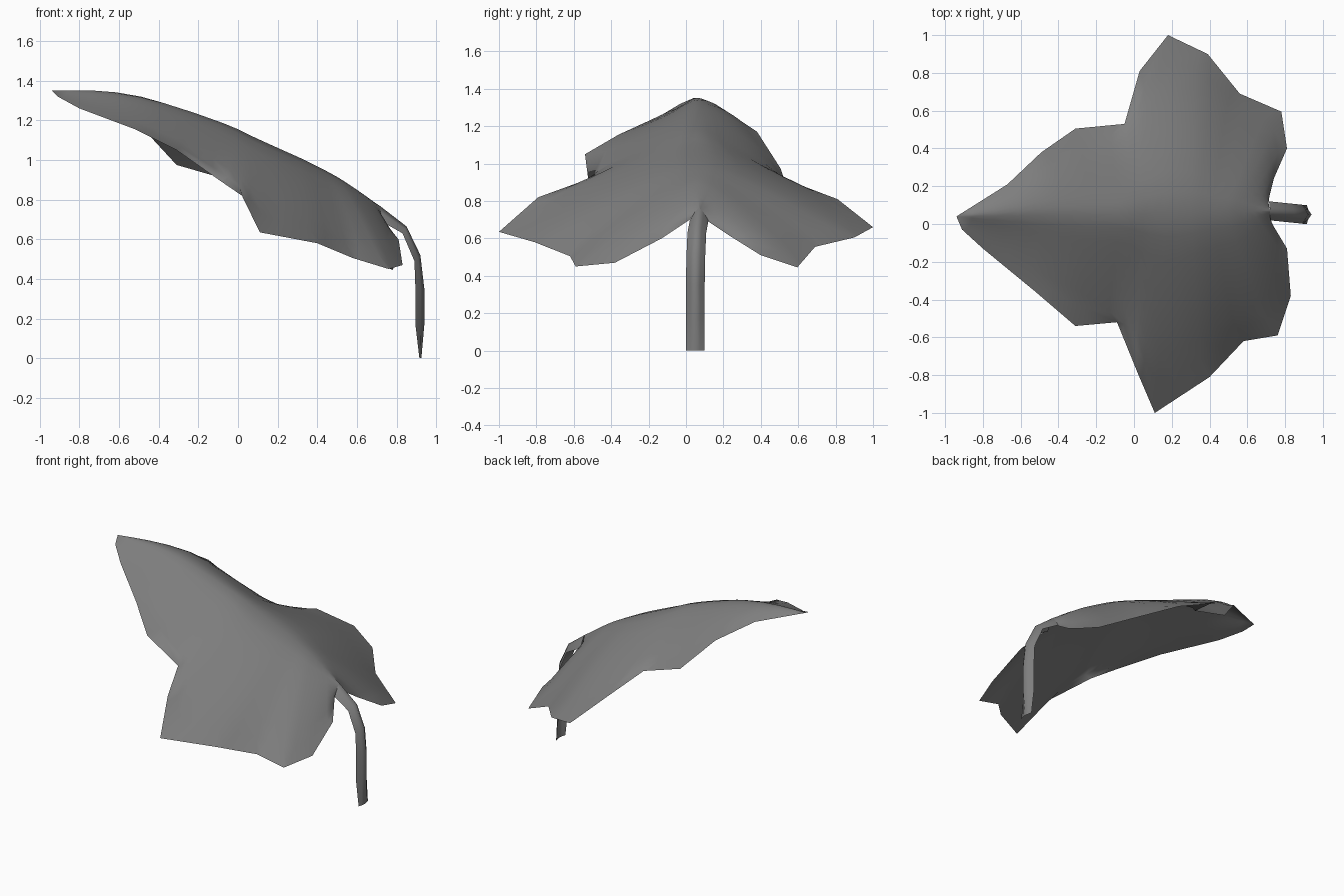
import bpy, bmesh
from mathutils import Vector

cube = bpy.data.objects.get("Cube")
if cube:
    bpy.data.objects.remove(cube, do_unlink=True)

grey = bpy.data.materials.new("leaf grey")
grey.use_nodes = True
colour = (0.21, 0.21, 0.21, 1)
grey.diffuse_color = colour
bsdf = next(n for n in grey.node_tree.nodes if n.type == 'BSDF_PRINCIPLED')
bsdf.inputs["Base Color"].default_value = colour
bsdf.inputs["Roughness"].default_value = 0.8


def add_rows(bm, rows):
    """Skin a grid of points."""
    grid = [[bm.verts.new(p) for p in row] for row in rows]
    for a, b in zip(grid, grid[1:]):
        for i in range(len(a) - 1):
            bm.faces.new((a[i], a[i + 1], b[i + 1], b[i]))


def finish(bm, name, relax):
    """Weld, relax the inside, turn faces up and outward, and shade smooth."""
    bmesh.ops.remove_doubles(bm, verts=bm.verts, dist=0.0005)
    inside = [v for v in bm.verts if not v.is_boundary]
    for _ in range(relax):
        bmesh.ops.smooth_vert(bm, verts=inside, factor=0.5, use_axis_x=True,
                              use_axis_y=True, use_axis_z=True)
    bm.normal_update()
    outward = Vector((0.6, 0, 0.8))
    for f in bm.faces:
        f.smooth = True
        if f.normal.dot(outward) < 0:
            f.normal_flip()
    mesh = bpy.data.meshes.new(name)
    bm.to_mesh(mesh)
    bm.free()
    mesh.materials.append(grey)
    obj = bpy.data.objects.new(name, mesh)
    bpy.context.collection.objects.link(obj)


# Midrib profile (x, z)
MIDRIB = [(-.94, 1.35), (-.67, 1.355), (-.5, 1.33), (-.35, 1.295), (-.17, 1.24),
          (.02, 1.17), (.17, 1.105), (.33, 1.025), (.48, .945), (.62, .845), (.72, .765)]


def midrib(x):
    for (x0, z0), (x1, z1) in zip(MIDRIB, MIDRIB[1:]):
        if x <= x1:
            f = (x - x0) / (x1 - x0)
            return Vector((x, 0.04 + 0.03 * (x + .94) / 1.66, z0 + f * (z1 - z0)))


# Margins from tip to stalk: (midrib station, x, y, z, bulge)
FRONT = [(-.94, -.94, .04, 1.35, 0), (-.88, -.91, -.03, 1.32, 0),
         (-.72, -.8, -.13, 1.26, -.01), (-.45, -.52, -.36, 1.155, -.005),
         (-.2, -.31, -.54, 1.05, 0), (-.03, -.09, -.52, .895, .02),
         (.06, .02, -.79, .82, -.01), (.18, .11, -1, .635, .025),
         (.32, .4, -.81, .58, .035), (.42, .58, -.62, .505, .04),
         (.49, .76, -.59, .45, .035), (.57, .83, -.38, .47, .03),
         (.64, .81, -.13, .6, .01), (.72, .72, .02, .7, 0)]
BACK = [(-.94, -.94, .04, 1.35, 0), (-.62, -.67, .21, 1.28, .025),
        (-.42, -.49, .38, 1.17, .04), (-.2, -.31, .505, .975, .045),
        (-.01, -.05, .53, .9, .01), (.08, .03, .81, .81, -.015),
        (.22, .18, 1, .66, .015), (.34, .39, .9, .605, .03),
        (.43, .56, .69, .555, .025), (.5, .78, .595, .445, .03),
        (.57, .81, .4, .51, .02), (.65, .74, .24, .61, .01),
        (.72, .71, .12, .69, 0)]

# Leaf blade: each half is lofted from the midrib out to its margin
STEPS = 8
stations = sorted({s[0] for s in FRONT + BACK})


def half(margin):
    rows = []
    for x in stations:
        for a, b in zip(margin, margin[1:]):
            if a[0] <= x <= b[0]:
                f = (x - a[0]) / (b[0] - a[0])
                *edge, bulge = [p + f * (q - p) for p, q in zip(a[1:], b[1:])]
                break
        root, edge = midrib(x), Vector(edge)
        row = []
        for k in range(STEPS + 1):
            t = k / STEPS
            p = root.lerp(edge, t)
            p.z += bulge * 4 * t * (1 - t)
            row.append(p)
        rows.append(row)
    return rows


bm = bmesh.new()
add_rows(bm, half(FRONT))
add_rows(bm, half(BACK))
finish(bm, "leaf_blade", 3)

# Leaf stalk: folded ribbon, (centre x, centre z, edge x, edge z, middle y)
STALK = [(.72, .765, .715, .695, .07), (.85, .665, .83, .63, .058),
         (.92, .52, .89, .49, .052), (.94, .35, .895, .35, .05),
         (.94, .17, .895, .17, .05), (.925, 0, .915, 0, .05)]
bm = bmesh.new()
rows = []
for cx, cz, ex, ez, y in STALK:
    rows.append([Vector((cx + (ex - cx) * abs(t) ** 1.4, y + .05 * t,
                         cz + (ez - cz) * abs(t) ** 1.4))
                 for t in (-1, -.5, 0, .5, 1)])
add_rows(bm, rows)
finish(bm, "leaf_stalk", 0)
